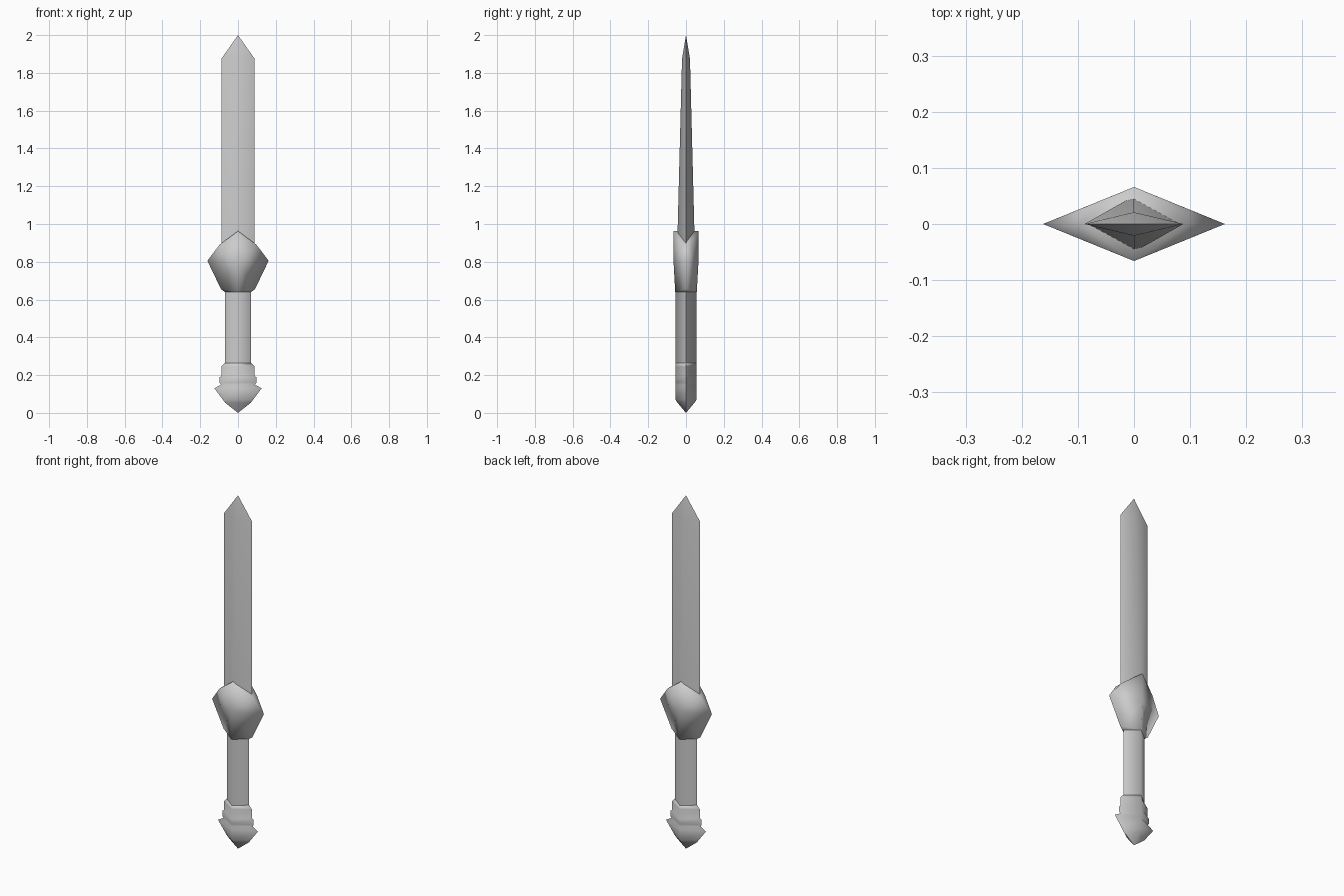
import bpy, bmesh, math

if "Cube" in bpy.data.objects:
    bpy.data.objects.remove(bpy.data.objects["Cube"])


def finish(name, bm, angle=80):
    bmesh.ops.remove_doubles(bm, verts=bm.verts, dist=1e-5)
    bmesh.ops.recalc_face_normals(bm, faces=bm.faces)
    mesh = bpy.data.meshes.new(name)
    bm.to_mesh(mesh)
    bm.free()
    ob = bpy.data.objects.new(name, mesh)
    bpy.context.collection.objects.link(ob)
    bpy.ops.object.select_all(action='DESELECT')
    bpy.context.view_layer.objects.active = ob
    ob.select_set(True)
    bpy.ops.object.shade_smooth_by_angle(angle=math.radians(angle))
    return ob


def diamond_loft(name, rows):
    """Loft diamond sections given as (z, half width, half depth)."""
    bm = bmesh.new()
    rings = []
    for z, w, d in rows:
        if w == 0:
            rings.append([bm.verts.new((0, 0, z))])
        else:
            rings.append([bm.verts.new(p) for p in
                          ((w, 0, z), (0, d, z), (-w, 0, z), (0, -d, z))])
    for a, b in zip(rings, rings[1:]):
        for i in range(4):
            j = (i + 1) % 4
            if len(a) == 1:
                bm.faces.new((a[0], b[j], b[i]))
            elif len(b) == 1:
                bm.faces.new((a[i], a[j], b[0]))
            else:
                bm.faces.new((a[i], a[j], b[j], b[i]))
    for ring in (rings[0], rings[-1]):
        if len(ring) == 4:
            bm.faces.new(ring)
    return finish(name, bm)


# Blade, thinning toward the point
diamond_loft("blade", [(0.75, 0.088, 0.05), (1.875, 0.088, 0.021), (2.0, 0, 0)])

# Grip
diamond_loft("grip", [(0.22, 0.07, 0.055), (0.68, 0.07, 0.055)])

# Pommel with stepped collar and side barbs
diamond_loft("pommel", [
    (0.0, 0, 0), (0.053, 0.067, 0.044), (0.07, 0.08, 0.056),
    (0.13, 0.125, 0.056), (0.15, 0.09, 0.056), (0.16, 0.098, 0.056),
    (0.188, 0.098, 0.056), (0.195, 0.088, 0.056), (0.245, 0.088, 0.056),
    (0.265, 0.07, 0.055)])

# Guard: one quarter, mirrored to the other three
pts = {
    "peak": (0, -0.066, 0.963), "slope": (0.098, -0.026, 0.89),
    "wing": (0.162, 0, 0.805), "ridge": (0, -0.066, 0.8),
    "low": (0.09, 0, 0.655), "base": (0.07, 0, 0.64),
    "foot": (0, -0.057, 0.64), "peak_mid": (0, 0, 0.963),
    "slope_mid": (0.098, 0, 0.89), "foot_mid": (0, 0, 0.64),
}
faces = ["ridge wing slope peak", "ridge low wing", "ridge foot low",
         "foot base low", "peak slope slope_mid peak_mid",
         "slope wing slope_mid", "foot foot_mid base"]
bm = bmesh.new()
for sx in (1, -1):
    for sy in (1, -1):
        v = {k: bm.verts.new((x * sx, y * sy, z)) for k, (x, y, z) in pts.items()}
        for f in faces:
            bm.faces.new([v[k] for k in f.split()])
finish("guard", bm)
